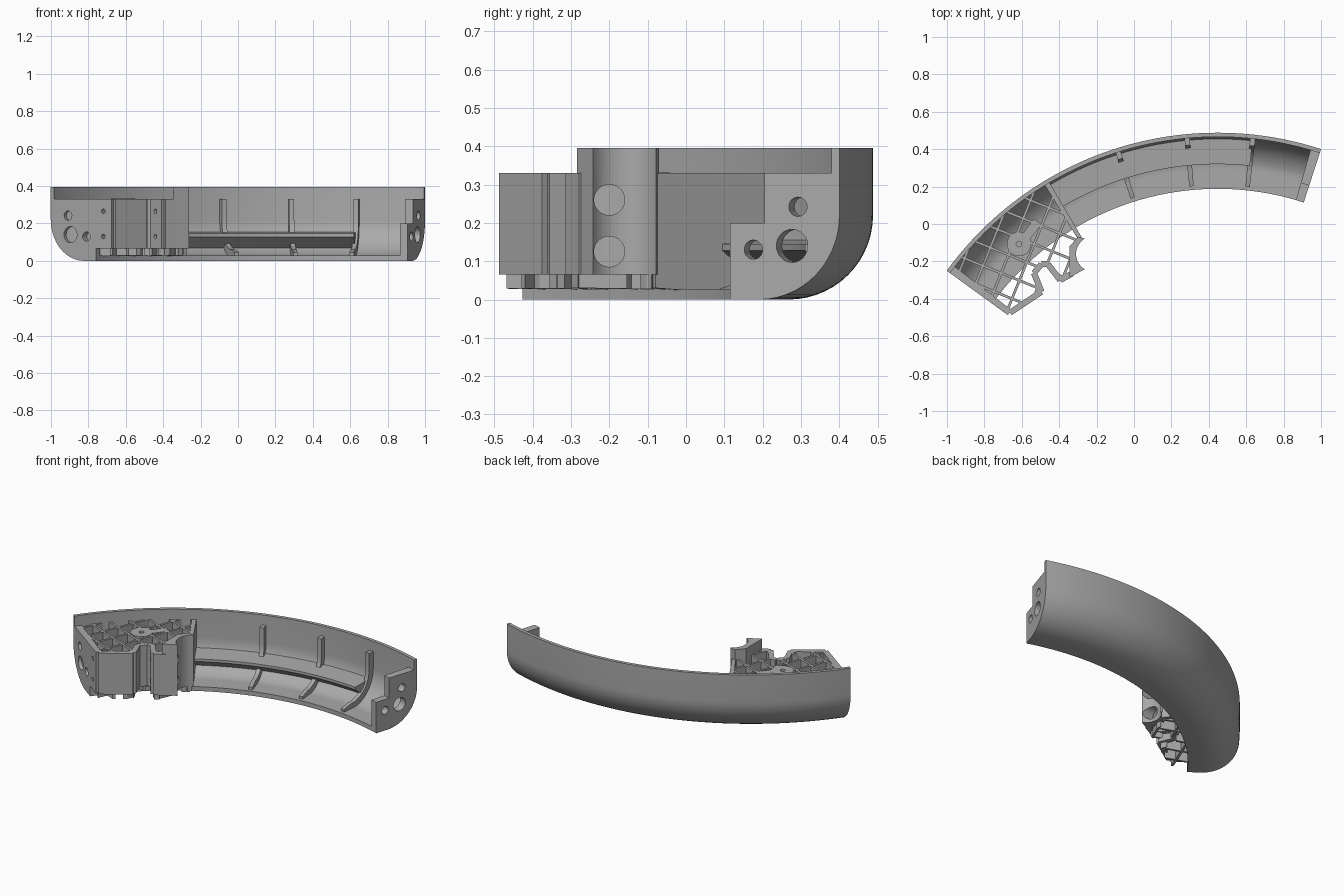
import bpy, bmesh
from math import cos, sin, radians, pi, atan2, hypot
from mathutils import Vector, Matrix

if "Cube" in bpy.data.objects:
    bpy.data.objects.remove(bpy.data.objects["Cube"])

grey = bpy.data.materials.new("matte grey")
grey.use_nodes = True
grey.diffuse_color = (0.4, 0.4, 0.4, 1)
grey.node_tree.nodes["Principled BSDF"].inputs["Base Color"].default_value = (0.4, 0.4, 0.4, 1)

CX, CY = 0.447, -1.302          # centre of the ring the segment belongs to
R_IN, R_OUT, R_BEND = 1.49, 1.789, 1.57
START, END, DIVIDER = 72, 144, 121
TOP, RIM = 0.33, 0.395


def polar(r, deg):
    return CX + r * cos(radians(deg)), CY + r * sin(radians(deg))


def finish(name, bm):
    bmesh.ops.recalc_face_normals(bm, faces=bm.faces)
    mesh = bpy.data.meshes.new(name)
    bm.to_mesh(mesh)
    bm.free()
    ob = bpy.data.objects.new(name, mesh)
    bpy.context.collection.objects.link(ob)
    mesh.materials.append(grey)
    return ob


def loft(bm, rings):
    """Closed solid through a list of equal rings of points."""
    loops = [[bm.verts.new(p) for p in ring] for ring in rings]
    n = len(loops[0])
    for a, b in zip(loops, loops[1:]):
        for i in range(n):
            j = (i + 1) % n
            bm.faces.new((a[i], a[j], b[j], b[i]))
    bm.faces.new(loops[0])
    bm.faces.new(loops[-1])


def sweep(name, profile, a0, a1, steps=1):
    bm = bmesh.new()
    angles = [a0 + (a1 - a0) * i / steps for i in range(steps + 1)]
    loft(bm, [[(*polar(r, a), z) for r, z in profile] for a in angles])
    return finish(name, bm)


def prism(name, outline, z0, z1):
    bm = bmesh.new()
    loft(bm, [[(x, y, z) for x, y in outline] for z in (z0, z1)])
    return finish(name, bm)


def strip(p, q, t):
    """Outline of a straight wall of thickness t between two plan points."""
    p, q = Vector(p), Vector(q)
    side = (q - p).normalized().orthogonal() * t / 2
    return [p + side, q + side, q - side, p - side]


def boolean(ob, cutter, mode):
    cutter.hide_render = True
    mod = ob.modifiers.new("cut", 'BOOLEAN')
    mod.operation, mod.object, mod.solver = mode, cutter, 'EXACT'
    graph = bpy.context.evaluated_depsgraph_get()
    mesh = bpy.data.meshes.new_from_object(ob.evaluated_get(graph))
    ob.modifiers.clear()
    ob.data = mesh
    bpy.data.objects.remove(cutter)


def drill(ob, x, y, z, radius, deg, length=0.2):
    """Round horizontal hole along plan direction deg."""
    bm = bmesh.new()
    turn = Matrix.Rotation(radians(deg), 4, 'Z') @ Matrix.Rotation(pi / 2, 4, 'Y')
    bmesh.ops.create_cone(bm, cap_ends=True, segments=32, radius1=radius, radius2=radius,
                          depth=length, matrix=Matrix.Translation((x, y, z)) @ turn)
    boolean(ob, finish("drill", bm), 'DIFFERENCE')


def bend(offset, top, floor=None, steps=14):
    """Floor-to-wall curve, inset from the outer skin."""
    rad = 0.22 - offset
    pts = [(R_BEND + rad * sin(pi / 2 * i / steps), 0.22 - rad * cos(pi / 2 * i / steps))
           for i in range(steps + 1)]
    pts = [(r, max(z, floor or 0)) for r, z in pts]
    return pts + [(R_BEND + rad, top)]


# Curved outer shell
inner = bend(0.022, RIM, 0.028)
shell = sweep("outer_shell", [(R_IN, 0)] + bend(0, RIM) + inner[::-1] + [(R_IN, 0.028)],
              START, END, 72)

# Radial stiffening ribs and the ledge running through them
for i, a in enumerate((73 + 10.9, 95.3, 107.5)):
    half = 0.45
    sweep(f"radial_rib_{i + 1}",
          [(R_IN + 0.02, 0.02)] + bend(0.012, TOP) + bend(0.06, TOP)[::-1] + [(R_IN + 0.02, 0.045)],
          a - half, a + half)
sweep("long_ledge", [(1.622, 0.145), (1.762, 0.155), (1.755, 0.14), (1.7, 0.068), (1.622, 0.128)],
      83.9, DIVIDER, 37)

# End plates with bolt holes
holes = ((1.676, 0.242, 0.025), (1.66, 0.14, 0.043), (1.554, 0.13, 0.025))
right_end = [(R_IN, 0)] + bend(0.003, TOP) + [(1.585, TOP), (1.585, 0.2), (R_IN, 0.2)]
left_end = [(1.387, 0.065), (R_IN, 0.065), (R_IN, 0)] + bend(0.003, TOP) + [(1.387, TOP)]
small = ((1.443, 0.265, 0.012), (1.443, 0.13, 0.012))
for name, prof, a0, a1, face, cuts in (
        ("left_side_end_plate", right_end, START, START + 1.7, START, holes),
        ("right_side_end_plate", left_end, END - 1.4, END, END, holes + small)):
    plate = sweep(name, prof, a0, a1)
    for r, z, rad in cuts:
        drill(plate, *polar(r, face), z, rad, face + 90)

# Divider wall
sweep("divider_wall", [(1.42, 0.03)] + bend(0.012, TOP, 0.02) + [(1.42, TOP)],
      DIVIDER - 0.45, DIVIDER + 0.45)

# Front walls of the box, around the notch
corner = Vector(polar(1.387, END))
path = [(corner.x + 0.012, corner.y + 0.012), (-0.495, -0.362), (-0.535, -0.262), (-0.495, -0.215),
        (-0.46, -0.215), (-0.395, -0.3), (-0.33, -0.265)]
for i, (p, q) in enumerate(zip(path, path[1:])):
    wall = prism(f"front_wall_{i + 1}", strip(p, q, 0.032), 0.065, TOP)
    if i == 4:
        for z in (0.13, 0.265):
            drill(wall, -0.43, -0.258, z, 0.012, 30)

# Tall column with a scooped face and two cross holes
scoop = [(-0.215 + 0.095 * cos(radians(a)), -0.16 + 0.095 * sin(radians(a)))
         for a in range(240, 119, -10)]
column = prism("scooped_column", [(-0.345, -0.285)] + scoop + [(-0.3, -0.07), (-0.345, -0.12)],
               0.065, RIM)
for z in (0.125, 0.26):
    drill(column, -0.32, -0.2, z, 0.04, 0)

# Lattice of upright webs, trimmed to the box
outline = path + [(-0.335, -0.13), (-0.28, -0.09), polar(1.8, DIVIDER), polar(1.9, 132),
                  polar(1.8, END)]
room = [(1.3, 0.03)] + bend(0.015, TOP, 0.025) + [(1.3, TOP)]
middle = Vector((-0.615, -0.107))
for name, deg in (("lattice_webs_long", 68), ("lattice_webs_cross", -22)):
    along = Vector((cos(radians(deg)), sin(radians(deg))))
    across = Vector((-along.y, along.x))
    bm = bmesh.new()
    for k in range(-5, 6):
        c = middle + across * (0.105 * k + 0.03)
        loft(bm, [[(x, y, z) for x, y in strip(c - along, c + along, 0.014)] for z in (0, 0.4)])
    webs = finish(name, bm)
    boolean(webs, sweep("room", room, DIVIDER, END - 0.7, 23), 'INTERSECT')
    boolean(webs, prism("plan", outline, -0.1, 0.5), 'INTERSECT')

# Screw boss in the middle of the lattice, with its arm
ring = [(middle.x + 0.065 * cos(2 * pi * i / 32), middle.y + 0.065 * sin(2 * pi * i / 32))
        for i in range(32)]
boss = prism("screw_boss", ring, 0.27, TOP + 0.002)
bm = bmesh.new()
bmesh.ops.create_cone(bm, cap_ends=True, segments=20, radius1=0.015, radius2=0.015, depth=0.3,
                      matrix=Matrix.Translation((*middle, 0.3)))
boolean(boss, finish("drill", bm), 'DIFFERENCE')
prism("boss_arm", strip(middle + Vector((0.04, 0.04)), middle + Vector((0.1, 0.12)), 0.05), 0.27, TOP)

# Smooth curved faces, sharp corners
bpy.ops.object.select_all(action='DESELECT')
for ob in bpy.context.collection.objects:
    if ob.type == 'MESH' and ob.data.materials and ob.data.materials[0] == grey:
        ob.select_set(True)
        bpy.context.view_layer.objects.active = ob
bpy.ops.object.shade_smooth_by_angle(angle=radians(30))
